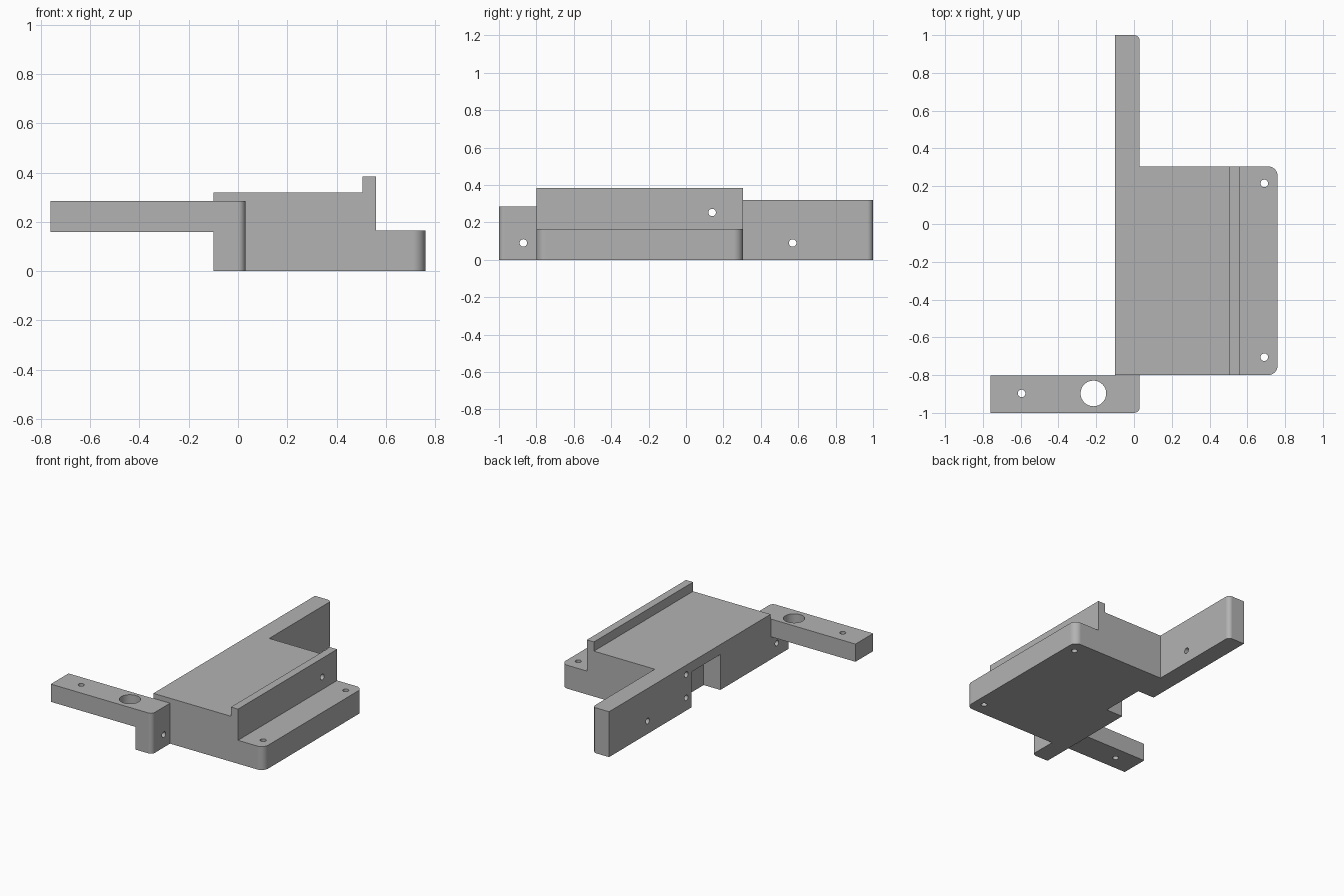
import bpy, bmesh
from math import radians
from mathutils import Matrix, Vector

cube = bpy.data.objects.get("Cube")
if cube:
    bpy.data.objects.remove(cube, do_unlink=True)

GREY = (0.448, 0.448, 0.448, 1)
mat = bpy.data.materials.new("plain grey")
mat.use_nodes = True
mat.diffuse_color = GREY
mat.node_tree.nodes["Principled BSDF"].inputs["Base Color"].default_value = GREY


def new_object(name, bm):
    bmesh.ops.recalc_face_normals(bm, faces=bm.faces)
    mesh = bpy.data.meshes.new(name)
    bm.to_mesh(mesh)
    bm.free()
    obj = bpy.data.objects.new(name, mesh)
    bpy.context.collection.objects.link(obj)
    return obj


def add_prism(bm, profile, y0, y1):
    """Extrude an (x, z) profile along y."""
    face = bm.faces.new([bm.verts.new((x, y0, z)) for x, z in profile])
    out = bmesh.ops.extrude_face_region(bm, geom=[face])["geom"]
    verts = [g for g in out if isinstance(g, bmesh.types.BMVert)]
    bmesh.ops.translate(bm, verts=verts, vec=(0, y1 - y0, 0))


def rect(x0, x1, z0, z1):
    return [(x0, z0), (x1, z0), (x1, z1), (x0, z1)]


def add_hole(bm, axis, centre, radius, length):
    turn = Vector((0, 0, 1)).rotation_difference(Vector(axis)).to_matrix().to_4x4()
    bmesh.ops.create_cone(bm, cap_ends=True, segments=32, radius1=radius, radius2=radius,
                          depth=length, matrix=Matrix.Translation(centre) @ turn)


def make_part(name, profile, y0, y1, round_at=(), radius=0.03, holes=(), slots=()):
    """Prism with rounded upright corners, drilled holes and box slots."""
    bm = bmesh.new()
    add_prism(bm, profile, y0, y1)
    edges = [e for e in bm.edges for x, y in round_at
             if all((v.co.xy - Vector((x, y))).length < 1e-4 for v in e.verts)]
    if edges:
        bmesh.ops.bevel(bm, geom=edges, offset=radius, segments=8,
                        profile=0.5, affect='EDGES')
    obj = new_object(name, bm)
    obj.data.materials.append(mat)
    bpy.ops.object.select_all(action='DESELECT')
    obj.select_set(True)
    bpy.context.view_layer.objects.active = obj
    if holes or slots:
        cut = bmesh.new()
        for hole in holes:
            add_hole(cut, *hole)
        for slot in slots:
            add_prism(cut, *slot)
        cutter = new_object("cutter", cut)
        cutter.hide_render = True
        mod = obj.modifiers.new("cuts", 'BOOLEAN')
        mod.operation, mod.solver, mod.object = 'DIFFERENCE', 'EXACT', cutter
        bpy.ops.object.modifier_apply(modifier=mod.name)
        bpy.data.objects.remove(cutter, do_unlink=True)
    bpy.ops.object.shade_smooth_by_angle(angle=radians(30))
    obj.modifiers.new("flat faces", 'WEIGHTED_NORMAL').keep_sharp = True
    return obj


X, Z = (1, 0, 0), (0, 0, 1)
LEFT, RIGHT = -0.1, 0.03      # sides of the spine
BACK, FRONT = 0.305, -0.8     # ends of the deck
SMALL = 0.02

# Deck with raised lip and lower mounting ledge, and a slot under the spine side
deck = [(LEFT, 0), (0.76, 0), (0.76, 0.165), (0.56, 0.165), (0.56, 0.385),
        (0.505, 0.385), (0.505, 0.32), (LEFT, 0.32)]
make_part("deck", deck, FRONT, BACK, [(0.76, FRONT), (0.76, BACK)], 0.05,
          holes=[(Z, (0.69, 0.215, 0.1), SMALL, 1), (Z, (0.69, -0.705, 0.1), SMALL, 1),
                 (X, (0.2, 0.14, 0.253), SMALL, 2), (X, (LEFT, 0.14, 0.09), SMALL, 0.3)],
          slots=[(rect(-0.2, RIGHT, -0.1, 0.25), -0.24, 0.08)])

# Long wall running back from the deck
make_part("rear_wall", rect(LEFT, RIGHT, 0, 0.32), BACK, 1, [(RIGHT, 1)],
          holes=[(X, (0, 0.57, 0.09), SMALL, 1)])

# Leg at the front, and the arm reaching sideways from it
make_part("front_leg", rect(LEFT, RIGHT, 0, 0.285), -1, FRONT, [(RIGHT, -1)],
          holes=[(X, (0, -0.87, 0.09), SMALL, 1)])
make_part("side_arm", rect(-0.76, LEFT, 0.16, 0.285), -1, -0.803,
          holes=[(Z, (-0.215, -0.897, 0.2), 0.068, 1), (Z, (-0.595, -0.897, 0.2), SMALL, 1)])
